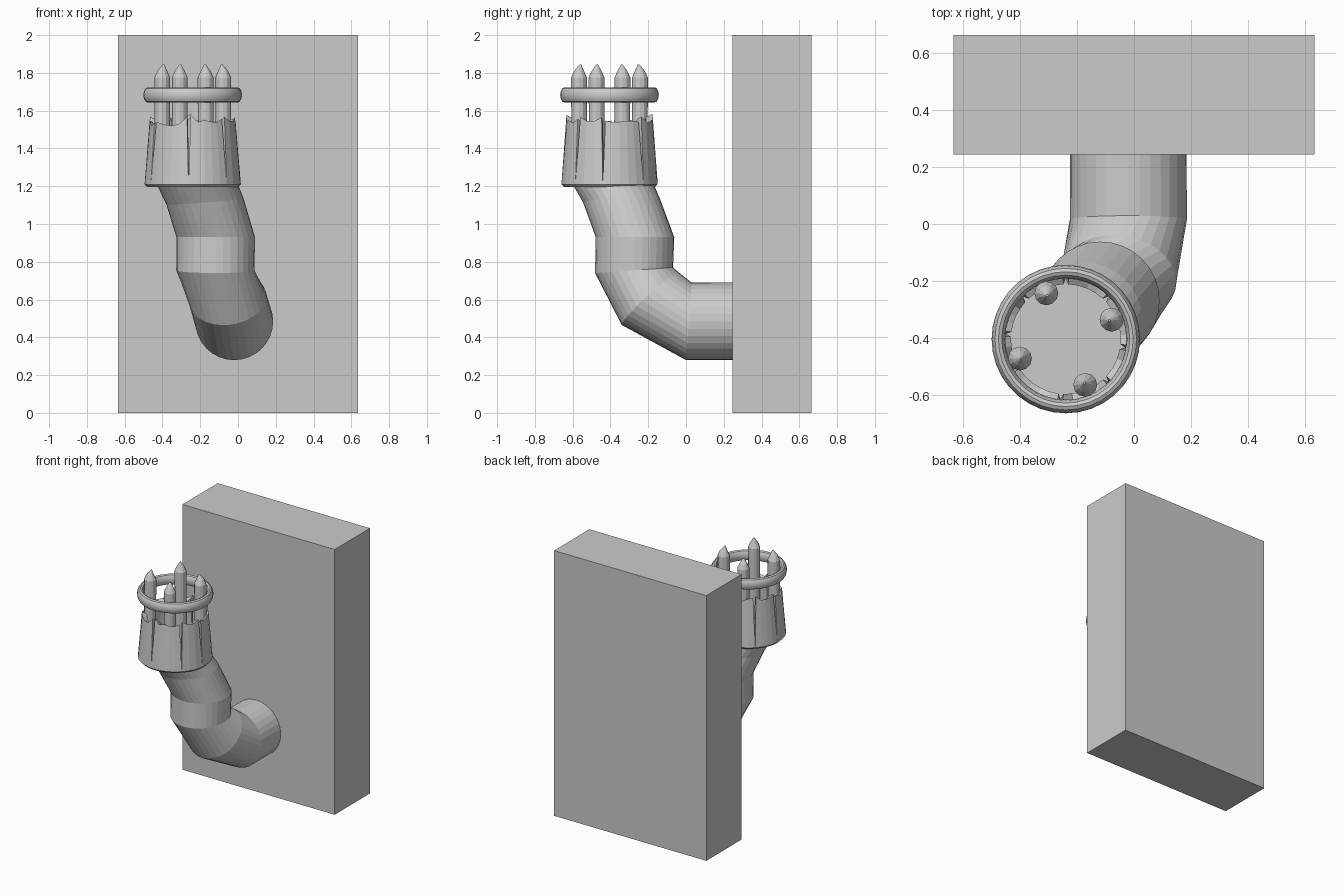
import bpy, bmesh, random
from math import sin, cos, pi, radians
from mathutils import Vector, Matrix

if "Cube" in bpy.data.objects:
    bpy.data.objects.remove(bpy.data.objects["Cube"])

random.seed(4)
CX, CY = -0.24, -0.405


def finish(bm, name, smooth=False):
    bmesh.ops.recalc_face_normals(bm, faces=bm.faces[:])
    me = bpy.data.meshes.new(name)
    bm.to_mesh(me)
    bm.free()
    for p in me.polygons:
        p.use_smooth = smooth
    ob = bpy.data.objects.new(name, me)
    bpy.context.collection.objects.link(ob)
    return ob


def loft(bm, rings):
    """Skin a list of equal point rings and cap both ends."""
    vs = [[bm.verts.new(p) for p in r] for r in rings]
    n = len(vs[0])
    for a, b in zip(vs, vs[1:]):
        for i in range(n):
            j = (i + 1) % n
            bm.faces.new((a[i], a[j], b[j], b[i]))
    bm.faces.new(vs[0])
    bm.faces.new(vs[-1])


def circle(c, normal, r, n):
    nrm = Vector(normal).normalized()
    u = Vector((1, 0, 0))
    u = (u - nrm * u.dot(nrm)).normalized()
    v = nrm.cross(u)
    return [Vector(c) + r * (cos(2 * pi * i / n) * u + sin(2 * pi * i / n) * v)
            for i in range(n)]


def polar(a, r, z):
    return Vector((CX + r * cos(a), CY + r * sin(a), z))


# wall block
bm = bmesh.new()
bmesh.ops.create_cube(bm, size=1, matrix=Matrix.Translation((0, 0.455, 1))
                      @ Matrix.Diagonal((1.27, 0.42, 2, 1)))
finish(bm, "wall_block")

# bent arm: centre, ring normal, radius
joints = [
    ((-0.02, 0.26, 0.485), (0, -1, 0), 0.205),
    ((-0.02, 0.015, 0.485), (0, -1, 0.07), 0.206),
    ((-0.055, -0.19, 0.605), (-0.1, -0.68, 0.73), 0.205),
    ((-0.12, -0.275, 0.755), (0, -0.07, 1), 0.207),
    ((-0.118, -0.27, 0.93), (0, 0, 1), 0.208),
    ((-0.175, -0.34, 1.12), (-0.08, -0.03, 1), 0.205),
    ((-0.215, -0.385, 1.21), (0, 0, 1), 0.215),
]
bm = bmesh.new()
loft(bm, [circle(c, n, r, 32) for c, n, r in joints])
finish(bm, "bent_arm")

# cup base plate
bm = bmesh.new()
loft(bm, [circle((CX, CY, z), (0, 0, 1), r, 32)
          for z, r in ((1.195, 0.24), (1.21, 0.255), (1.235, 0.252))])
finish(bm, "cup_base")

# cup wall: tapered staves with ragged tops and narrow V gaps
breaks = [-150, -95, -45, -8, 45, 90, 135, 175, 210]
bm = bmesh.new()
for a0, a1 in zip(breaks, breaks[1:]):
    steps = max(3, round((a1 - a0) / 11))
    rings = []
    lift = random.uniform(-0.01, 0.015)
    for i in range(steps + 1):
        t = i / steps
        bot = radians(a0 + (a1 - a0) * t)
        top = radians(a0 + 2.5 + (a1 - a0 - 5) * t)
        h = 1.535 + lift + random.uniform(-0.012, 0.02)
        if i in (0, steps):
            h += 0.02
        rings.append([polar(bot, 0.212, 1.22), polar(bot, 0.255, 1.215),
                      polar(top, 0.228, h), polar(top, 0.193, h - 0.02)])
    loft(bm, rings)
finish(bm, "cup_staves")

# four pointed rods
bm = bmesh.new()
for k in range(4):
    a = radians(23 + 90 * k)
    base = polar(a, 0.175, 0)
    lean = polar(a, 0.167, 0)
    rings = []
    for z, r, c in ((1.25, 0.04, base), (1.775, 0.042, base),
                    (1.81, 0.026, base), (1.845, 0.004, lean)):
        rings.append(circle((c.x, c.y, z), (0, 0, 1), r, 12))
    loft(bm, rings)
finish(bm, "pointed_rods")

# hoop around the rods
bpy.ops.mesh.primitive_torus_add(major_segments=36, minor_segments=12,
                                 major_radius=0.237, minor_radius=0.024,
                                 location=(CX, CY, 1.683))
hoop = bpy.context.object
hoop.name = "hoop"
hoop.scale.z = 1.7
bpy.ops.object.shade_smooth_by_angle()
